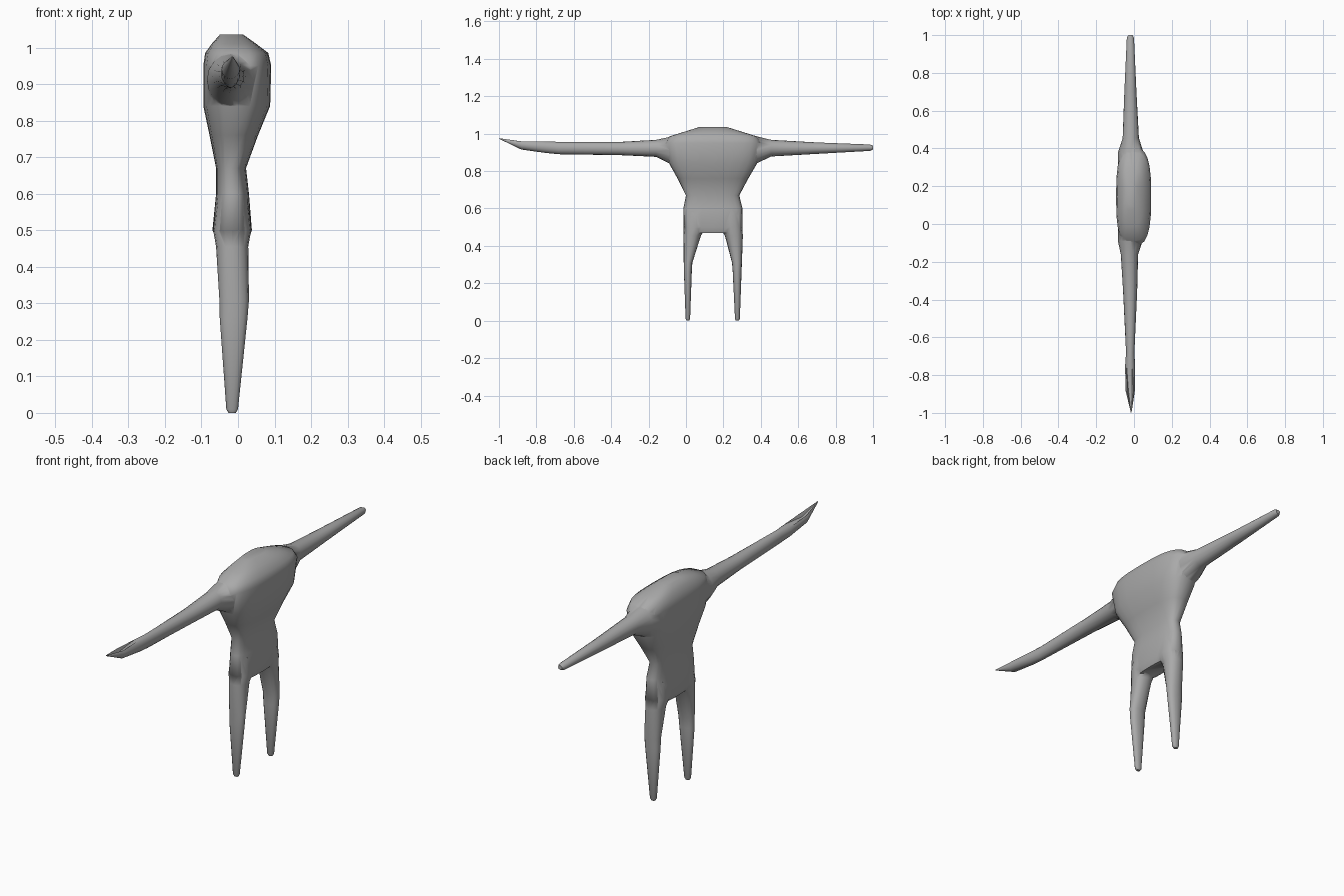
import bpy, bmesh, math

grey = bpy.data.materials.new("plain grey")
grey.diffuse_color = (0.4, 0.4, 0.4, 1)


def loft(name, axis, rings, sides=16, power=2.0):
    """Rings: (position, x0, x1, a0, a1), where a is y on axis z and z on axis y."""
    bm = bmesh.new()
    loops = []
    for pos, x0, x1, a0, a1 in rings:
        loop = []
        for i in range(sides):
            t = 2 * math.pi * i / sides
            c, s = math.cos(t), math.sin(t)
            x = (x0 + x1) / 2 + (x1 - x0) / 2 * math.copysign(abs(c) ** (2 / power), c)
            a = (a0 + a1) / 2 + (a1 - a0) / 2 * math.copysign(abs(s) ** (2 / power), s)
            loop.append(bm.verts.new((x, a, pos) if axis == "z" else (x, pos, a)))
        loops.append(loop)
    for lo, hi in zip(loops, loops[1:]):
        for i in range(sides):
            j = (i + 1) % sides
            bm.faces.new((lo[i], lo[j], hi[j], hi[i]))
    bm.faces.new(loops[0][::-1])
    bm.faces.new(loops[-1])
    bmesh.ops.recalc_face_normals(bm, faces=bm.faces[:])
    mesh = bpy.data.meshes.new(name)
    bm.to_mesh(mesh)
    bm.free()
    mesh.materials.append(grey)
    obj = bpy.data.objects.new(name, mesh)
    bpy.context.collection.objects.link(obj)
    return obj


# Torso: hips, waist, broad chest and flattened top
body = loft("body", "z", [
    (0.47, -0.055, 0.028, 0.03, 0.26),
    (0.50, -0.07, 0.038, -0.014, 0.303),
    (0.60, -0.06, 0.03, -0.014, 0.302),
    (0.67, -0.06, 0.022, 0.0, 0.285),
    (0.76, -0.078, 0.055, -0.045, 0.333),
    (0.84, -0.095, 0.088, -0.09, 0.38),
    (0.95, -0.095, 0.091, -0.115, 0.405),
    (0.985, -0.09, 0.083, -0.09, 0.38),
    (1.01, -0.072, 0.05, -0.01, 0.30),
    (1.035, -0.05, 0.015, 0.07, 0.22)], sides=24, power=2.9)

# Front arm with a pointed, hollowed hand
front_arm = loft("front_arm", "y", [
    (0.0, -0.085, 0.05, 0.80, 1.00),
    (-0.09, -0.085, 0.045, 0.842, 0.982),
    (-0.16, -0.07, 0.022, 0.876, 0.967),
    (-0.35, -0.058, 0.017, 0.885, 0.956),
    (-0.68, -0.042, 0.002, 0.89, 0.956),
    (-0.75, -0.047, 0.006, 0.897, 0.959),
    (-0.88, -0.045, 0.005, 0.915, 0.966),
    (-0.998, -0.017, -0.013, 0.972, 0.976)])
for v in front_arm.data.vertices:
    if -0.9 < v.co.y < -0.86 and v.co.z > 0.945 and abs(v.co.x + 0.02) < 0.012:
        v.co.z -= 0.022

# Back arm with a rounded end
back_arm = loft("back_arm", "y", [
    (0.29, -0.085, 0.05, 0.80, 1.00),
    (0.38, -0.085, 0.05, 0.842, 0.985),
    (0.455, -0.06, 0.026, 0.878, 0.967),
    (0.70, -0.051, 0.013, 0.892, 0.953),
    (0.985, -0.038, 0.0, 0.908, 0.942),
    (1.0, -0.03, -0.008, 0.915, 0.935)])


# Legs, thick at the hip and slim at the ankle
def leg(name, spans):
    widths = [(0.0, -0.026, -0.006), (0.01, -0.032, 0.0), (0.26, -0.05, 0.026),
              (0.31, -0.051, 0.03), (0.455, -0.06, 0.028), (0.50, -0.068, 0.036),
              (0.58, -0.058, 0.028)]
    return loft(name, "z", [(*w, *s) for w, s in zip(widths, spans)], power=2.2)


front_leg = leg("front_leg", [(0.003, 0.017), (-0.002, 0.022), (-0.011, 0.031), (-0.012, 0.034),
                              (-0.014, 0.08), (-0.012, 0.11), (-0.010, 0.13)])
back_leg = leg("back_leg", [(0.267, 0.283), (0.262, 0.288), (0.25, 0.297), (0.246, 0.299),
                            (0.208, 0.304), (0.178, 0.301), (0.158, 0.298)])

# Merge the limbs into one continuous body
bpy.context.view_layer.objects.active = body
for limb in (front_arm, back_arm, front_leg, back_leg):
    mod = body.modifiers.new("join", "BOOLEAN")
    mod.operation = "UNION"
    mod.solver = "EXACT"
    mod.object = limb
    bpy.ops.object.modifier_apply(modifier=mod.name)
    bpy.data.objects.remove(limb)
body.select_set(True)
bpy.ops.object.shade_smooth_by_angle(angle=math.radians(60))
